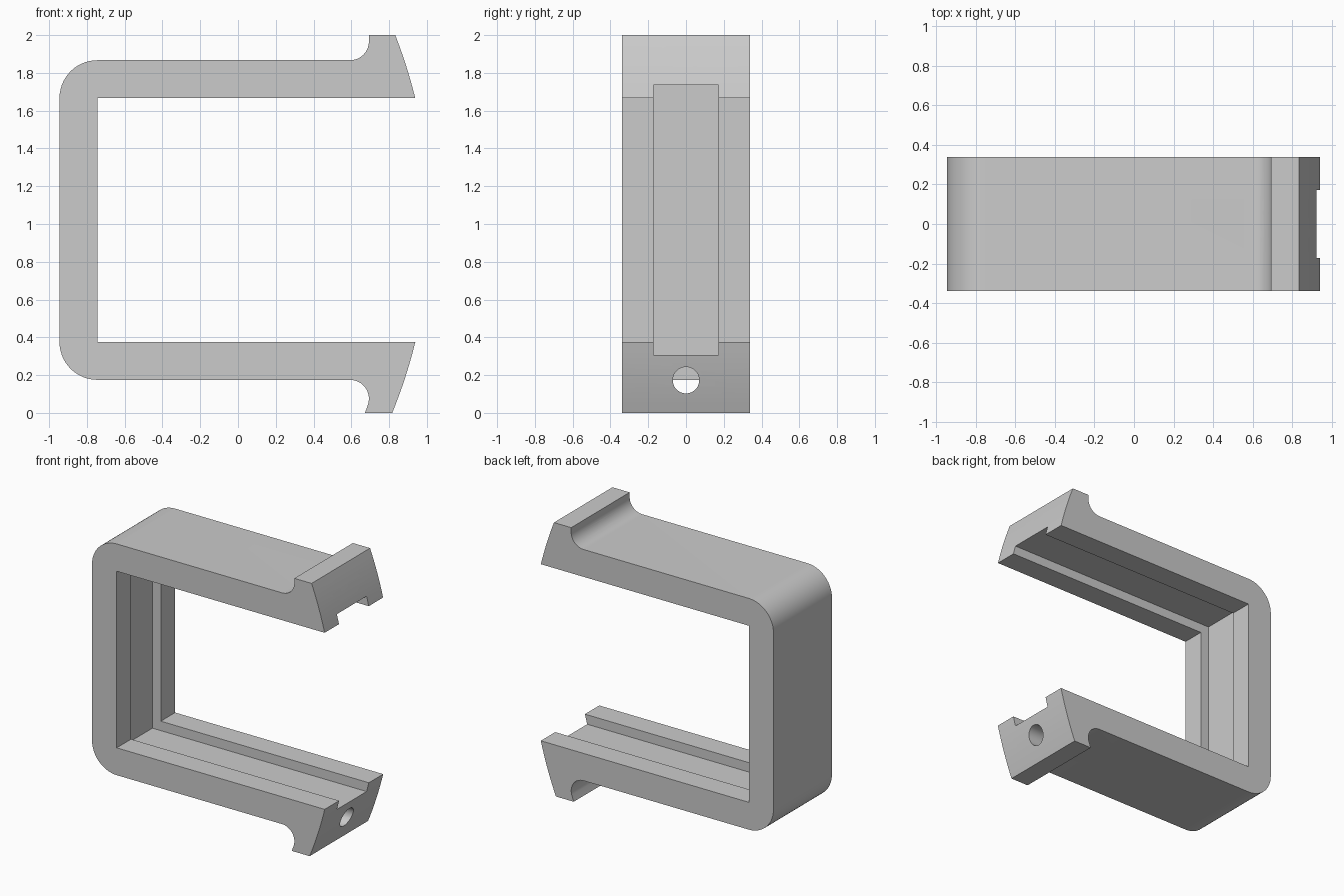
import bpy, bmesh
from math import cos, sin, radians, pi, sqrt

cube = bpy.data.objects.get("Cube")
if cube:
    bpy.data.objects.remove(cube, do_unlink=True)

HALF_WIDTH = 0.338
LEFT = -0.945
INNER_X = -0.745
TOP_OUT, TOP_IN = 1.867, 1.667
LOW_OUT, LOW_IN = 0.175, 0.375

grey = bpy.data.materials.new("plain grey")
grey.use_nodes = True
colour = (0.6, 0.6, 0.6, 1)
grey.diffuse_color = colour
grey.node_tree.nodes["Principled BSDF"].inputs["Base Color"].default_value = colour


def arc(cx, cz, r, start, end, steps=14):
    angles = [radians(start + (end - start) * i / steps) for i in range(steps + 1)]
    return [(cx + r * cos(a), cz + r * sin(a)) for a in angles]


def tip_face(z0, z1, steps=8):
    # Shallow bowed end of an arm
    zs = [z0 + (z1 - z0) * i / steps for i in range(steps + 1)]
    return [(-1.678 + sqrt(2.695 ** 2 - (z - 1.02) ** 2), z) for z in zs]


def make_object(name, bm):
    bmesh.ops.recalc_face_normals(bm, faces=bm.faces)
    mesh = bpy.data.meshes.new(name)
    bm.to_mesh(mesh)
    bm.free()
    mesh.materials.append(grey)
    obj = bpy.data.objects.new(name, mesh)
    bpy.context.collection.objects.link(obj)
    return obj


def extrude_profile(name, points, half_width):
    bm = bmesh.new()
    face = bm.faces.new([bm.verts.new((x, -half_width, z)) for x, z in points])
    new = bmesh.ops.extrude_face_region(bm, geom=[face])["geom"]
    verts = [v for v in new if isinstance(v, bmesh.types.BMVert)]
    bmesh.ops.translate(bm, verts=verts, vec=(0, 2 * half_width, 0))
    return make_object(name, bm)


def cut(target, cutter):
    cutter.hide_render = True
    mod = target.modifiers.new("cut", "BOOLEAN")
    mod.operation = "DIFFERENCE"
    mod.solver = "EXACT"
    mod.object = cutter
    bpy.context.view_layer.objects.active = target
    bpy.ops.object.modifier_apply(modifier=mod.name)
    bpy.data.objects.remove(cutter, do_unlink=True)


# C-shaped bracket with hooked arm ends
profile = (
    arc(INNER_X, TOP_IN, 0.2, 180, 90)
    + arc(0.593, TOP_OUT + 0.1, 0.1, -90, 0)
    + [(0.693, 2.0)]
    + tip_face(2.0, TOP_IN)
    + [(INNER_X, TOP_IN), (INNER_X, LOW_IN)]
    + tip_face(LOW_IN, 0.0)
    + [(0.672, 0.0)]
    + arc(0.593, LOW_OUT - 0.1, 0.1, -18, 90)
    + arc(INNER_X, LOW_IN, 0.2, 270, 180)
)
bracket = extrude_profile("bracket", profile, HALF_WIDTH)

# Channel running round the inside
channel = [(-0.813, 0.306), (1.3, 0.306), (1.3, 1.735), (-0.813, 1.735)]
cut(bracket, extrude_profile("channel_cutter", channel, 0.172))

# Screw hole through each hook, grooving the outer arm face
for label, z in (("upper", 1.867), ("lower", 0.173)):
    bm = bmesh.new()
    bmesh.ops.create_cone(bm, cap_ends=True, segments=40, radius1=0.07,
                          radius2=0.07, depth=0.7)
    for v in bm.verts:
        x, y, h = v.co
        v.co = (0.545 + 0.35 + h, y, z + x)
    cut(bracket, make_object(label + "_hole_cutter", bm))

# Smooth curves, sharp edges
bpy.ops.object.select_all(action="DESELECT")
bracket.select_set(True)
bpy.context.view_layer.objects.active = bracket
bpy.ops.object.shade_smooth_by_angle(angle=radians(30))
